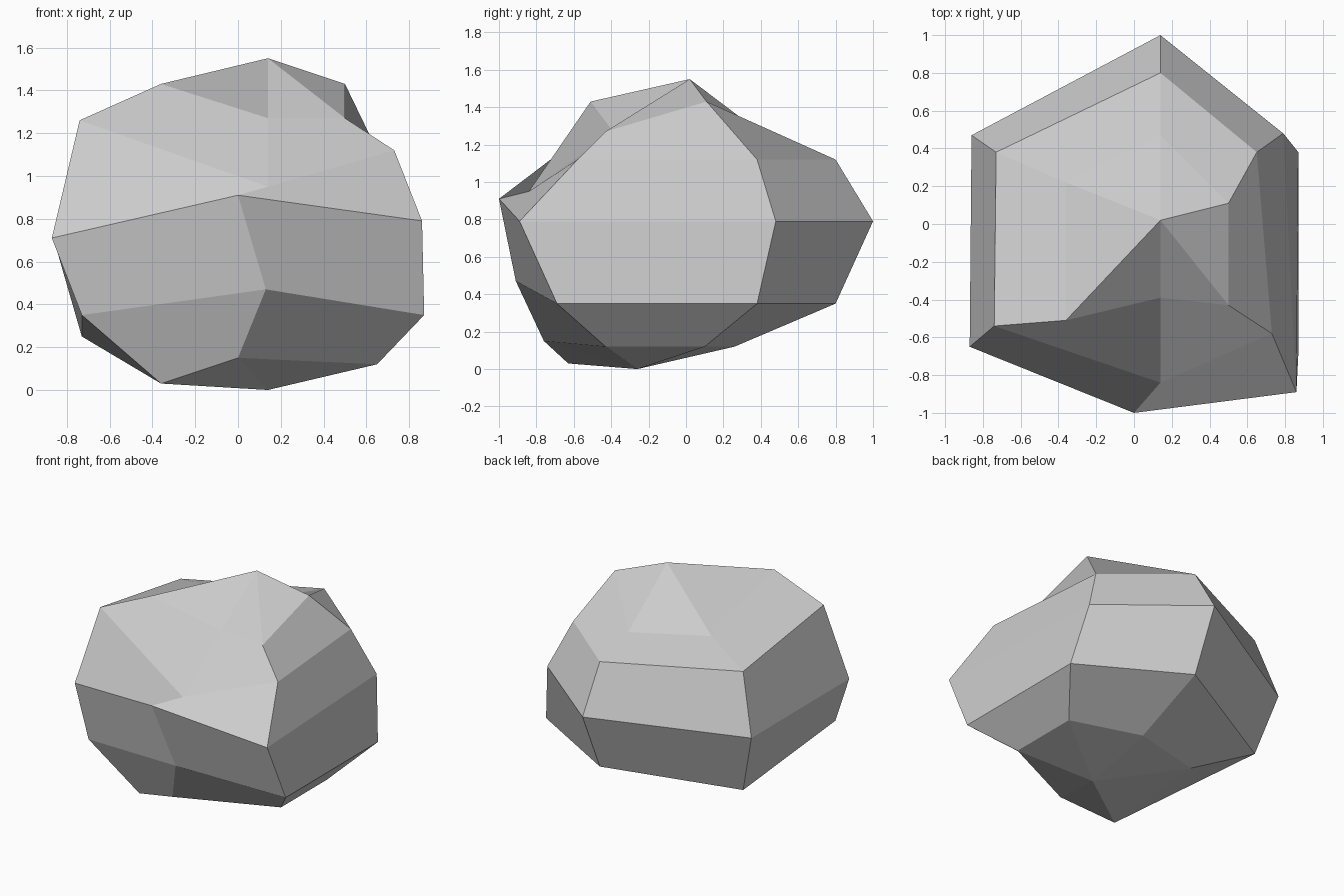
import bpy
import bmesh

default_cube = bpy.data.objects.get("Cube")
if default_cube:
    bpy.data.objects.remove(default_cube, do_unlink=True)


def make_material(name, color):
    material = bpy.data.materials.new(name)
    material.use_nodes = True
    material.diffuse_color = color
    shader = next(n for n in material.node_tree.nodes if n.type == "BSDF_PRINCIPLED")
    shader.inputs["Base Color"].default_value = color
    return material


def bridge_profiles(bm, left_profile, right_profile):
    """Fill the strip between two neighbouring meridians, top to bottom."""
    for row in range(len(left_profile) - 1):
        corners = [left_profile[row], left_profile[row + 1],
                   right_profile[row + 1], right_profile[row]]
        unique_corners = list(dict.fromkeys(corners))  # triangles at the poles
        bm.faces.new(unique_corners)


def build_boulder(name, crown, base, meridians, material):
    bm = bmesh.new()
    crown_vertex = bm.verts.new(crown)
    base_vertex = bm.verts.new(base)
    profiles = [
        [crown_vertex] + [bm.verts.new(point) for point in points] + [base_vertex]
        for points in meridians.values()
    ]
    for index, profile in enumerate(profiles):
        neighbour = profiles[(index + 1) % len(profiles)]
        bridge_profiles(bm, profile, neighbour)

    mesh = bpy.data.meshes.new(name)
    bm.to_mesh(mesh)
    bm.free()
    mesh.materials.append(material)
    boulder = bpy.data.objects.new(name, mesh)
    bpy.context.collection.objects.link(boulder)
    for polygon in mesh.polygons:
        polygon.use_smooth = False
    return boulder


# Chipped meridian profiles, counter-clockwise, each running from crown to base
meridians = {
    "back_left": [(.5, .11, 1.43), (.65, .38, 1.12), (.79, .48, .79),
                  (.87, .38, .35), (.65, .1, .12)],
    "back": [(.14, .47, 1.21), (.14, .8, 1.12), (.14, 1, .79),
             (.14, .8, .35), (.14, .26, .12)],
    "back_right": [(-.36, .22, 1.22), (-.73, .38, 1.12), (-.86, .47, .7),
                   (-.73, .38, .25), (-.36, .16, .1)],
    "front_right": [(-.36, -.51, 1.43), (-.74, -.54, 1.26), (-.87, -.65, .71),
                    (-.73, -.69, .35), (-.36, -.63, .03)],
    "front": [(.14, -.39, 1.27), (.14, -.84, .95), (0, -1, .91),
              (.13, -.91, .47), (0, -.76, .15)],
    "front_left": [(.5, -.43, 1.27), (.73, -.58, 1.12), (.86, -.89, .79),
                   (.87, -.69, .35), (.65, -.43, .12)],
}

# Single faceted stone
stone_grey = make_material("stone_grey", (.6, .6, .6, 1))
build_boulder("boulder", crown=(.14, .02, 1.55), base=(.14, -.26, 0),
              meridians=meridians, material=stone_grey)
